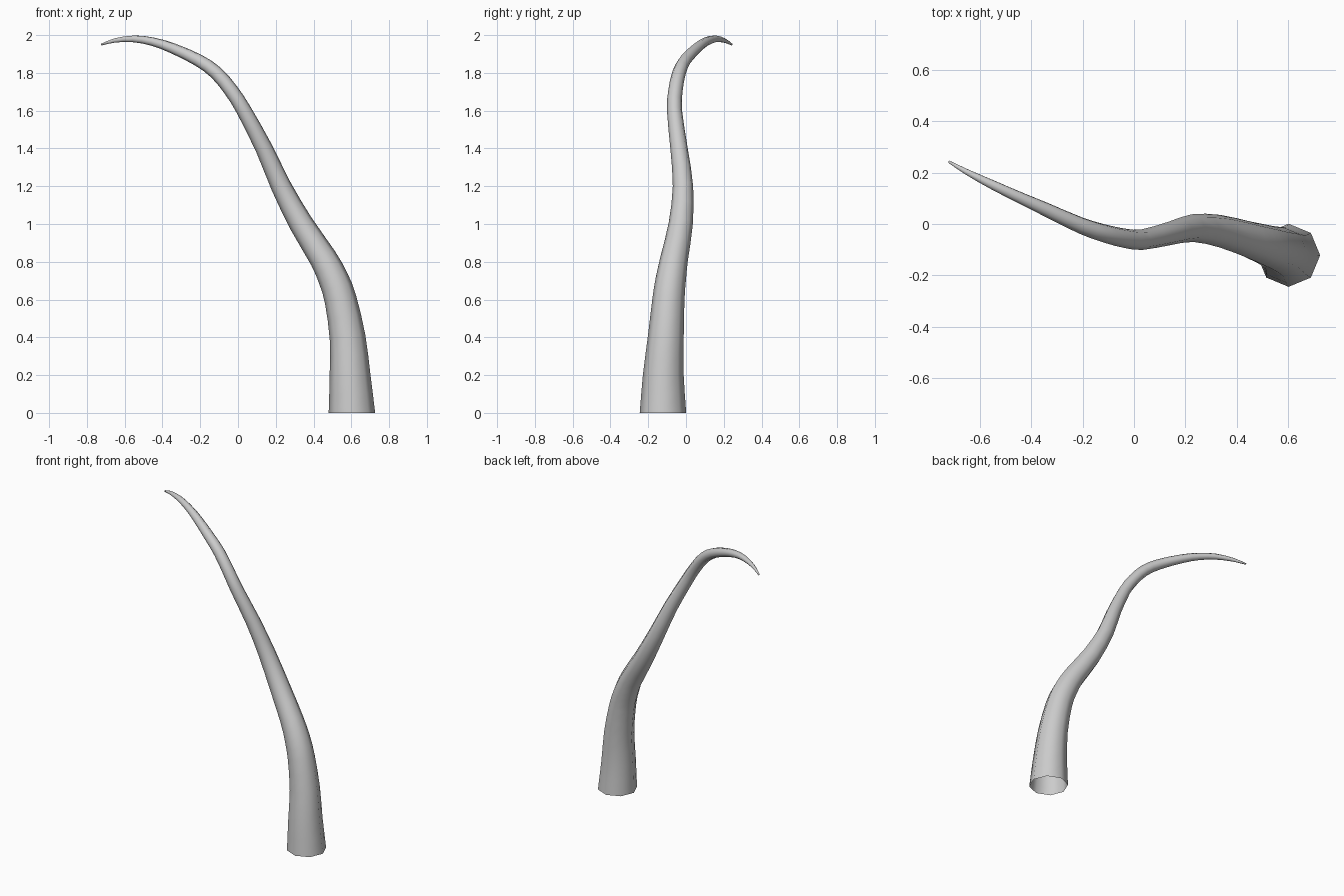
import bpy, bmesh
from math import cos, sin, tau
from mathutils import Vector

cube = bpy.data.objects.get("Cube")
if cube:
    bpy.data.objects.remove(cube, do_unlink=True)

SIDES = 8

# Centre line of the horn from base to tip: x, y, z, radius
path = [
    (.603, -.122, 0, .123), (.593, -.12, .2, .108), (.58, -.107, .4, .095),
    (.543, -.093, .6, .085), (.505, -.08, .71, .08), (.45, -.062, .82, .073),
    (.335, -.028, 1.0, .064), (.228, -.016, 1.2, .054), (.138, -.037, 1.4, .046),
    (.032, -.061, 1.6, .040), (-.035, -.056, 1.705, .038), (-.115, -.037, 1.8, .036),
    (-.21, -.005, 1.867, .033), (-.345, .057, 1.93, .028), (-.45, .105, 1.965, .023),
    (-.55, .152, 1.98, .019), (-.65, .202, 1.972, .012), (-.722, .243, 1.95, .005),
]


def smooth_path(points, steps):
    """Catmull-Rom subdivision of the path."""
    pts = [Vector(p) for p in points]
    pts = [2 * pts[0] - pts[1]] + pts + [2 * pts[-1] - pts[-2]]
    out = []
    for a, b, c, d in zip(pts, pts[1:], pts[2:], pts[3:]):
        for i in range(steps):
            t = i / steps
            out.append((2 * b + (c - a) * t + (2 * a - 5 * b + 4 * c - d) * t * t
                        + (3 * b - a - 3 * c + d) * t ** 3) / 2)
    return out + [pts[-2]]


# Sweep an octagon along the path, turning it with the direction of travel
rows = smooth_path(path, 2)
bm = bmesh.new()
rings = []
tangent = Vector((0, 0, 1))
u, v = Vector((1, 0, 0)), Vector((0, 1, 0))
for i, row in enumerate(rows):
    if i:
        ahead = rows[min(i + 1, len(rows) - 1)].xyz - rows[i - 1].xyz
        turn = tangent.rotation_difference(ahead.normalized())
        u, v, tangent = turn @ u, turn @ v, ahead.normalized()
    rings.append([bm.verts.new(row.xyz + row.w * (u * cos(tau * k / SIDES) + v * sin(tau * k / SIDES)))
                  for k in range(SIDES)])
for low, high in zip(rings, rings[1:]):
    for k in range(SIDES):
        n = (k + 1) % SIDES
        bm.faces.new((low[k], low[n], high[n], high[k]))
bm.faces.new(rings[-1])  # closed tip, the base stays open
for face in bm.faces:
    face.smooth = True

mesh = bpy.data.meshes.new("horn")
bm.to_mesh(mesh)
bm.free()
horn = bpy.data.objects.new("horn", mesh)
bpy.context.collection.objects.link(horn)

# Plain grey
grey = bpy.data.materials.new("light_grey")
grey.use_nodes = True
colour = (.6, .6, .6, 1)
grey.diffuse_color = colour
grey.node_tree.nodes["Principled BSDF"].inputs["Base Color"].default_value = colour
mesh.materials.append(grey)
